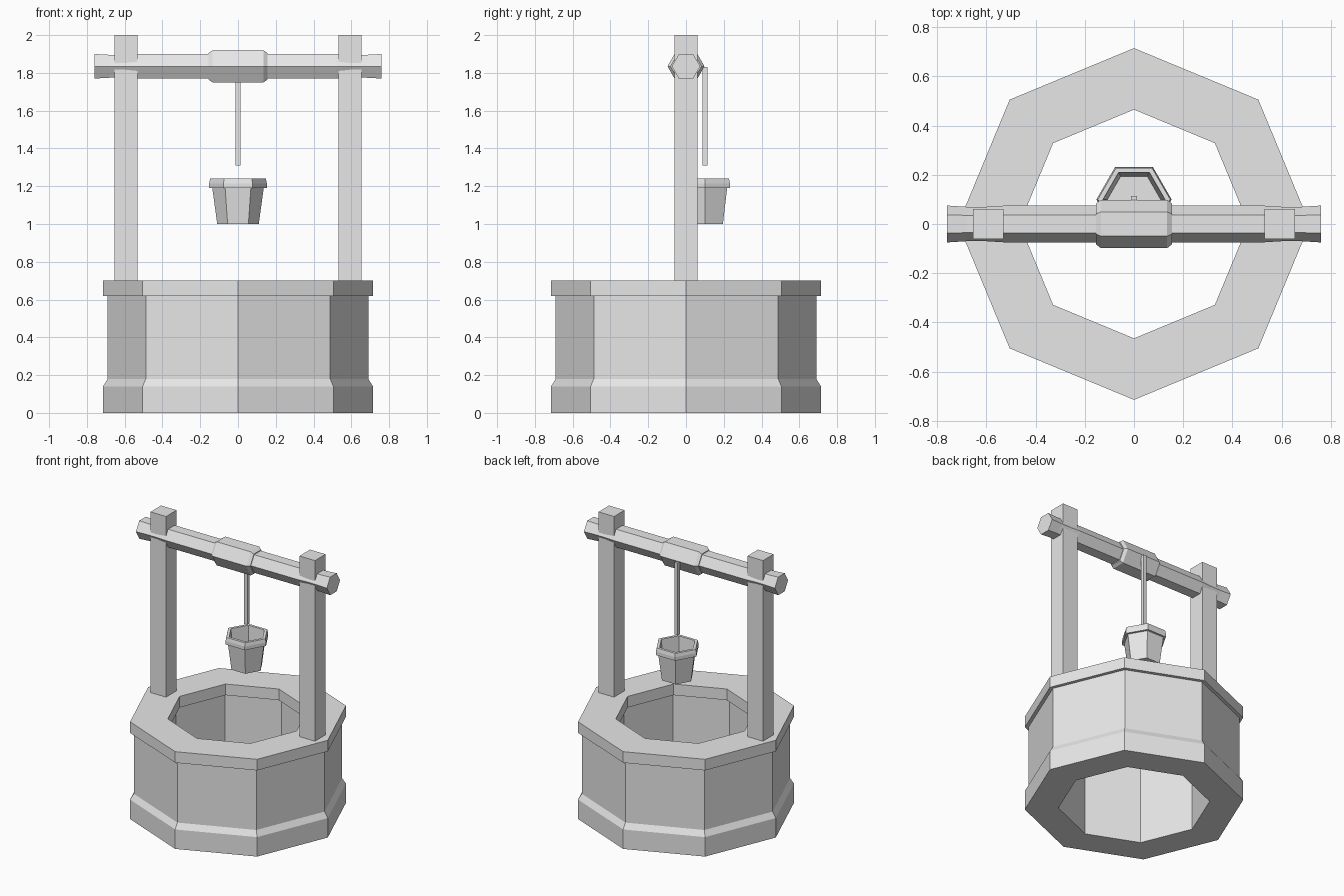
import bpy, bmesh
from math import pi, sin, cos
from mathutils import Matrix, Vector

cube = bpy.data.objects.get("Cube")
if cube:
    bpy.data.objects.remove(cube, do_unlink=True)

grey = bpy.data.materials.new("plain grey")
grey.use_nodes = True
COLOUR = (0.8, 0.8, 0.8, 1)
grey.diffuse_color = COLOUR
grey.node_tree.nodes["Principled BSDF"].inputs["Base Color"].default_value = COLOUR


def finish(name, bm):
    bmesh.ops.recalc_face_normals(bm, faces=bm.faces)
    mesh = bpy.data.meshes.new(name)
    bm.to_mesh(mesh)
    bm.free()
    mesh.materials.append(grey)
    obj = bpy.data.objects.new(name, mesh)
    bpy.context.collection.objects.link(obj)
    return obj


def lathe(name, profile, sides, closed=False, matrix=Matrix()):
    """Spin (radius, height) points into a faceted solid, capped or ring-shaped."""
    bm = bmesh.new()
    rings = []
    for r, z in profile:
        angles = [2 * pi * i / sides for i in range(sides)]
        rings.append([bm.verts.new(matrix @ Vector((r * cos(a), r * sin(a), z)))
                      for a in angles])
    pairs = list(zip(rings, rings[1:]))
    if closed:
        pairs.append((rings[-1], rings[0]))
    else:
        bm.faces.new(rings[0])
        bm.faces.new(rings[-1])
    for low, high in pairs:
        for i in range(sides):
            j = (i + 1) % sides
            bm.faces.new((low[i], low[j], high[j], high[i]))
    return finish(name, bm)


def box(name, low, high):
    bm = bmesh.new()
    low, high = Vector(low), Vector(high)
    bmesh.ops.create_cube(bm, size=1, matrix=Matrix.Translation((low + high) / 2)
                          @ Matrix.Diagonal((*(high - low), 1)))
    return finish(name, bm)


# Octagonal stone wall with flared foot and overhanging rim
lathe("well_wall", [(0.715, 0), (0.715, 0.14), (0.69, 0.18), (0.69, 0.62),
                    (0.715, 0.62), (0.715, 0.70), (0.465, 0.70), (0.465, 0.62),
                    (0.495, 0.62), (0.495, 0)], 8, closed=True)

# Two upright posts
for side, x in (("left", 0.593), ("right", -0.593)):
    box(side + "_post", (x - 0.062, -0.06, 0.69), (x + 0.062, 0.06, 2))

# Hexagonal axle and its thicker drum, laid along x
along_x = Matrix.Translation((0, 0, 1.835)) @ Matrix.Rotation(pi / 2, 4, "Y")
along_x = along_x @ Matrix.Rotation(pi / 2, 4, "Z")


def mirrored(half):
    return [(r, -x) for r, x in half] + [(r, x) for r, x in reversed(half)]


lathe("axle", mirrored([(0.075, 0.76), (0.07, 0.68), (0.07, 0.6), (0.075, 0.52)]),
      6, matrix=along_x)
lathe("rope_drum", mirrored([(0.082, 0.155), (0.098, 0.135)]), 6, matrix=along_x)

# Rope hanging from the back of the drum
box("rope", (-0.013, 0.087, 1.31), (0.013, 0.113, 1.83))

# Open hexagonal bucket: outside, lip, then down the inside to the floor
lathe("bucket", [(0.11, 1.0), (0.136, 1.19), (0.153, 1.19), (0.153, 1.215),
                 (0.147, 1.24), (0.126, 1.24), (0.108, 1.02)],
      6, matrix=Matrix.Translation((0, 0.1, 0)))
